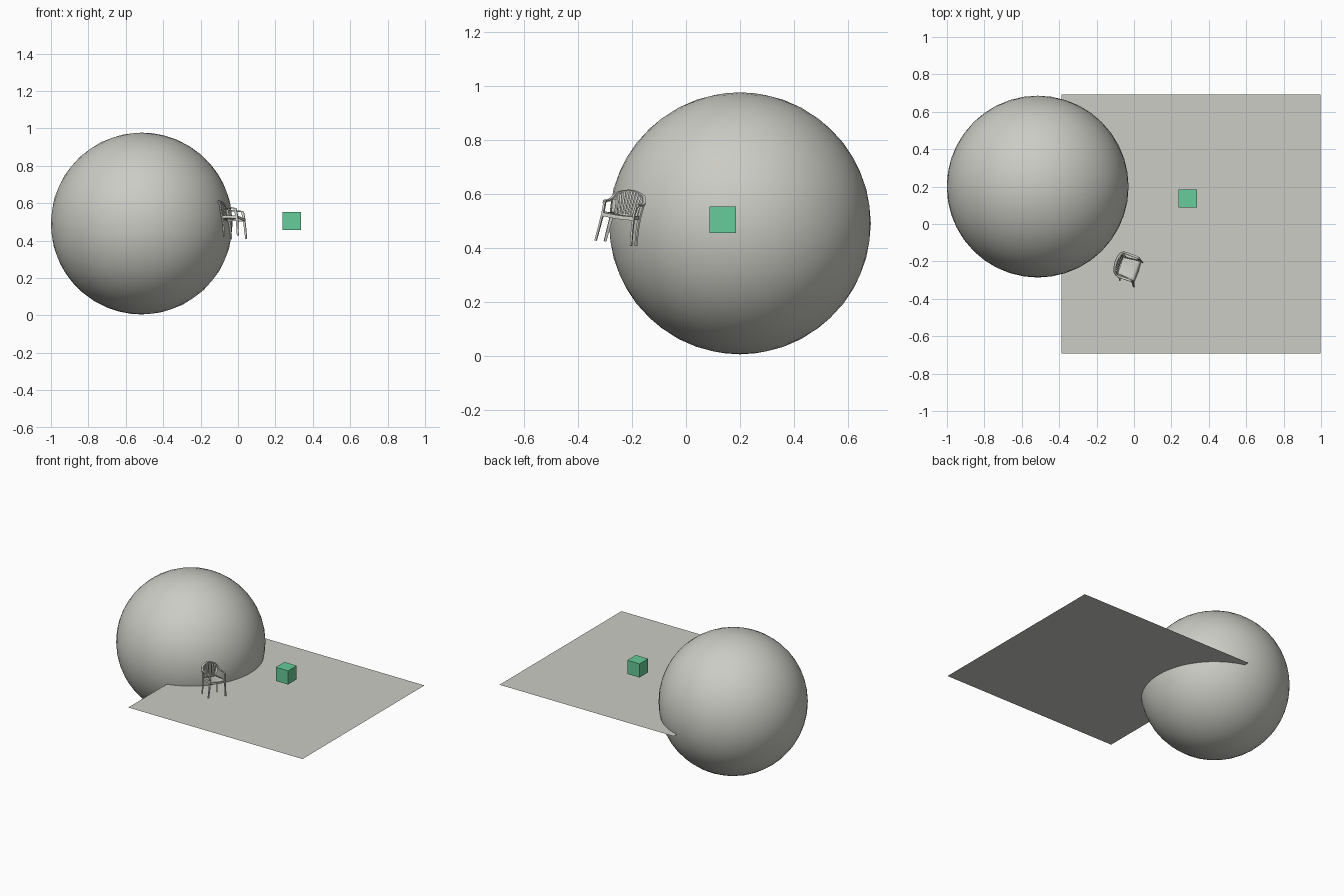
import bpy, bmesh, math
from mathutils import Matrix, Vector

if "Cube" in bpy.data.objects:
    bpy.data.objects.remove(bpy.data.objects["Cube"])


def material(name, rgb):
    m = bpy.data.materials.new(name)
    m.diffuse_color = (*rgb, 1)
    m.use_nodes = True
    m.node_tree.nodes["Principled BSDF"].inputs["Base Color"].default_value = m.diffuse_color
    return m


GREY = material("warm grey", (0.604, 0.604, 0.558))
GREEN = material("soft green", (0.133, 0.604, 0.319))


def finish(name, bm, mat, matrix=Matrix(), smooth=False):
    me = bpy.data.meshes.new(name)
    bm.normal_update()
    bm.to_mesh(me)
    bm.free()
    ob = bpy.data.objects.new(name, me)
    bpy.context.collection.objects.link(ob)
    ob.matrix_world = matrix
    me.materials.append(mat)
    for p in me.polygons:
        p.use_smooth = smooth
    return ob


# Large ball
bm = bmesh.new()
bmesh.ops.create_icosphere(bm, subdivisions=4, radius=0.486)
finish("ball", bm, GREY, Matrix.Translation((-0.515, 0.2, 0.4915)), True)

# Thin floor sheet passing through the ball
bm = bmesh.new()
bmesh.ops.create_grid(bm, x_segments=1, y_segments=1, size=0.692)
finish("floor_sheet", bm, GREY, Matrix.Translation((0.305, 0, 0.395)))

# Hovering cube
bm = bmesh.new()
bmesh.ops.create_cube(bm, size=0.098)
finish("cube", bm, GREEN, Matrix.Translation((0.288, 0.136, 0.505)))

# Chair frame: +x is forward, turned and tipped slightly sideways
CHAIR = (Matrix.Translation((-0.035, -0.25, 0.42))
         @ Matrix.Rotation(math.radians(-19), 4, 'Z')
         @ Matrix.Rotation(math.radians(-8), 4, 'X'))


def spline(pts, steps=6):
    """Catmull-Rom smoothing of a short path."""
    p = [Vector(q) for q in pts]
    p = [2 * p[0] - p[1]] + p + [2 * p[-1] - p[-2]]
    out = []
    for i in range(1, len(p) - 2):
        a, b, c, d = p[i - 1:i + 3]
        for k in range(steps):
            t = k / steps
            out.append(0.5 * (2 * b + (c - a) * t + (2 * a - 5 * b + 4 * c - d) * t * t
                              + (3 * b - a - 3 * c + d) * t ** 3))
    return out + [p[-2]]


def bar(name, pts, w0, w1, thick, side):
    """Rectangular bar along a path; side gives the wide direction."""
    bm = bmesh.new()
    path = spline(pts)
    rings = []
    for i, p in enumerate(path):
        tan = (path[min(i + 1, len(path) - 1)] - path[max(i - 1, 0)]).normalized()
        s = side(p) if callable(side) else Vector(side)
        s = (s - tan * s.dot(tan)).normalized()
        n = tan.cross(s)
        w = w0 + (w1 - w0) * i / (len(path) - 1)
        rings.append([bm.verts.new(p + s * a * w / 2 + n * b * thick / 2)
                      for a, b in ((-1, -1), (1, -1), (1, 1), (-1, 1))])
    for r, q in zip(rings, rings[1:]):
        for k in range(4):
            bm.faces.new((r[k], r[(k + 1) % 4], q[(k + 1) % 4], q[k]))
    bm.faces.new(rings[0][::-1])
    bm.faces.new(rings[-1])
    bmesh.ops.recalc_face_normals(bm, faces=bm.faces)
    return finish(name, bm, GREY, CHAIR)


# Seat: thin dished panel, narrower at the back, with a rolled front lip
bm = bmesh.new()
N = 8
grid = []
for i in range(N + 1):
    t = i / N
    half = 0.046 + 0.01 * t
    row = []
    for j in range(N + 1):
        v = 2 * j / N - 1
        z = 0.1 + 0.006 * t + 0.004 * v * v - (0.012 if i == N else 0)
        row.append(bm.verts.new((-0.045 + 0.1 * t, v * half, z)))
    grid.append(row)
for i in range(N):
    for j in range(N):
        bm.faces.new((grid[i][j], grid[i + 1][j], grid[i + 1][j + 1], grid[i][j + 1]))
seat = finish("seat", bm, GREY, CHAIR, True)
mod = seat.modifiers.new("thickness", 'SOLIDIFY')
mod.thickness = 0.004

# Legs, arms and seat skirts on both sides
for s, tag in ((1, "left"), (-1, "right")):
    bar("front_leg_" + tag, [(0.06, 0.07 * s, -0.002), (0.052, 0.064 * s, 0.06),
                             (0.044, 0.061 * s, 0.11), (0.034, 0.063 * s, 0.144)],
        0.009, 0.015, 0.007, (1, 0, 0))
    bar("back_leg_" + tag, [(-0.022, 0.061 * s, -0.004), (-0.031, 0.056 * s, 0.06),
                            (-0.045, 0.054 * s, 0.115), (-0.052, 0.058 * s, 0.155)],
        0.009, 0.015, 0.007, (0.6, 0.8 * s, 0))
    bar("seat_skirt_" + tag, [(-0.042, 0.05 * s, 0.1), (0, 0.055 * s, 0.1),
                              (0.05, 0.06 * s, 0.098)], 0.014, 0.014, 0.004, (0, 0, 1))
bar("front_skirt", [(0.053, -0.06, 0.098), (0.057, 0, 0.096), (0.053, 0.06, 0.098)],
    0.014, 0.014, 0.004, (0, 0, 1))
bar("back_skirt", [(-0.045, -0.05, 0.1), (-0.05, 0, 0.1), (-0.045, 0.05, 0.1)],
    0.014, 0.014, 0.004, (0, 0, 1))

# Continuous rim forming both armrests and the arched back top
half_rim = [(0.038, 0.063, 0.139), (0.025, 0.065, 0.147), (-0.015, 0.066, 0.149),
            (-0.045, 0.064, 0.158), (-0.064, 0.048, 0.181)]
rim = half_rim + [(-0.074, 0, 0.193)] + [(x, -y, z) for x, y, z in half_rim[::-1]]


def outward(p):
    return Vector((min(p.x + 0.02, 0) * 1.5, p.y, max(p.z - 0.15, 0) * 0.5))


bar("arm_and_back_rim", rim, 0.012, 0.012, 0.006, outward)

# Backrest slats
for k in range(9):
    v = (k - 4) / 4
    top = 0.19 - 0.022 * v * v
    bar("back_slat_%d" % (k + 1),
        [(-0.048 + 0.004 * v * v, 0.038 * v, 0.1),
         (-0.06 + 0.006 * v * v, 0.044 * v, 0.14),
         (-0.073 + 0.014 * v * v, 0.051 * v, top)], 0.006, 0.008, 0.003, (0, 1, 0))
